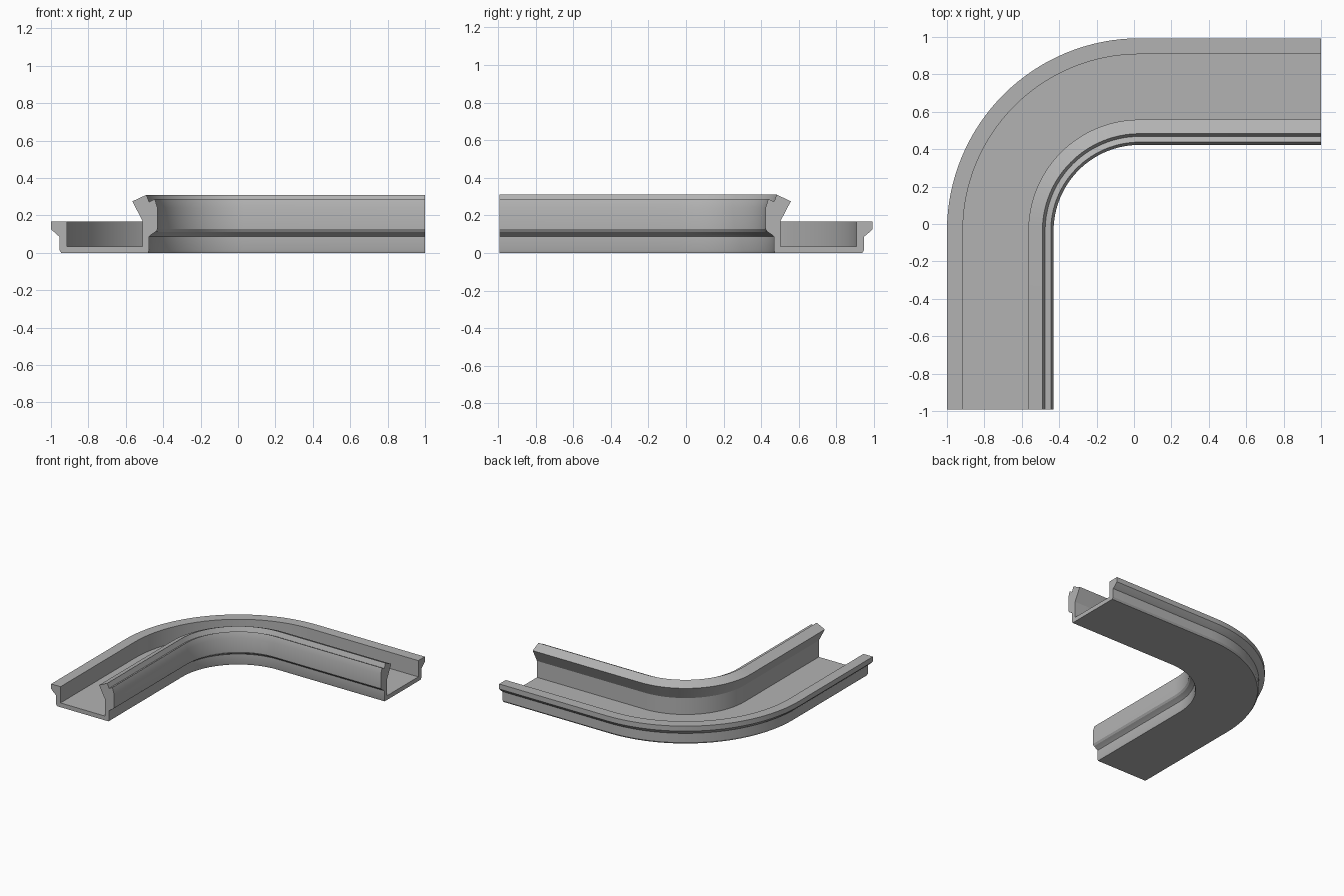
import bpy, bmesh, math

cube = bpy.data.objects.get("Cube")
if cube:
    bpy.data.objects.remove(cube, do_unlink=True)

OUTER_R = 1.03          # bend radius of the outermost edge
END = 0.993             # half depth of the piece
CX, CY = OUTER_R - 1, END - OUTER_R

# Cross-section: (inset from outer edge, height)
floor_and_outer_wall = [(0.055, 0), (0.045, 0.015), (0.045, 0.088), (0.03, 0.098),
                        (0, 0.127), (0, 0.168), (0.085, 0.168), (0.085, 0.035)]
inner_wall = [(0.49, 0.035), (0.49, 0.17), (0.435, 0.275), (0.51, 0.31),
              (0.525, 0.272), (0.555, 0.287), (0.57, 0.24), (0.57, 0.127),
              (0.56, 0.112), (0.54, 0.10), (0.525, 0.088), (0.525, 0.015), (0.52, 0)]
profile = floor_and_outer_wall + inner_wall

# Path frames: a point on the bend centre line and the outward direction
STEPS = 32
frames = [((CX, -END), math.pi)]
frames += [((CX, CY), math.pi - math.pi / 2 * i / STEPS) for i in range(STEPS + 1)]
frames += [((1, CY), math.pi / 2)]

# Sweep the section along the path
bm = bmesh.new()
rings = []
for (px, py), a in frames:
    rings.append([bm.verts.new((px + math.cos(a) * (OUTER_R - d),
                                py + math.sin(a) * (OUTER_R - d), z)) for d, z in profile])
n = len(profile)
for r0, r1 in zip(rings, rings[1:]):
    for i in range(n):
        j = (i + 1) % n
        bm.faces.new((r0[i], r0[j], r1[j], r1[i]))
caps = [bm.faces.new(rings[0]), bm.faces.new(rings[-1])]
bmesh.ops.recalc_face_normals(bm, faces=bm.faces[:])
bmesh.ops.triangulate(bm, faces=caps)

mesh = bpy.data.meshes.new("curved_channel")
bm.to_mesh(mesh)
bm.free()
channel = bpy.data.objects.new("curved_channel", mesh)
bpy.context.collection.objects.link(channel)

# Plain grey finish
grey = bpy.data.materials.new("plain_grey")
grey.use_nodes = True
colour = (0.45, 0.45, 0.45, 1)
grey.diffuse_color = colour
grey.node_tree.nodes["Principled BSDF"].inputs["Base Color"].default_value = colour
mesh.materials.append(grey)

bpy.context.view_layer.objects.active = channel
channel.select_set(True)
bpy.ops.object.shade_smooth_by_angle(angle=math.radians(20))
